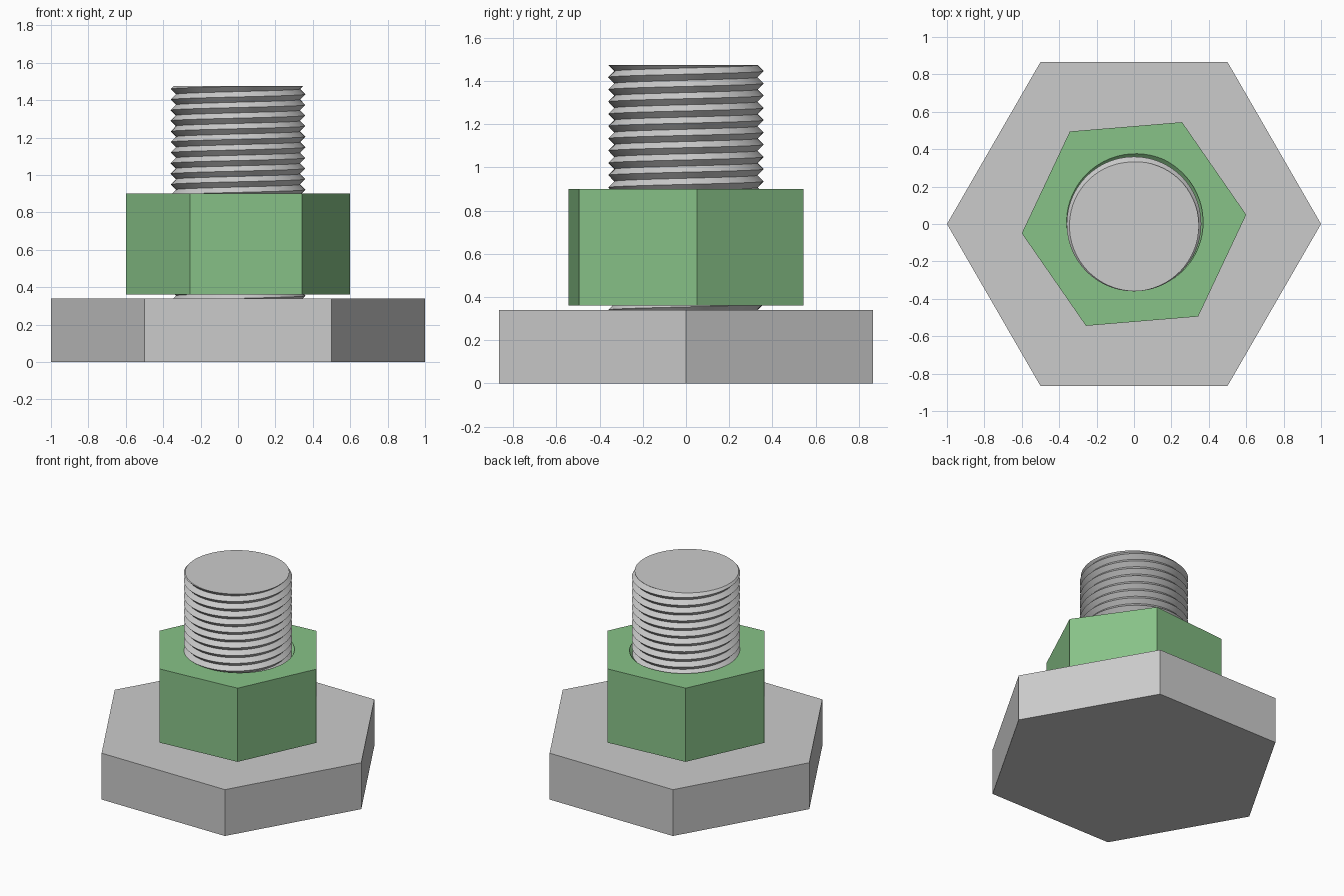
import bpy, bmesh
from math import pi, cos, sin, radians, floor, ceil

cube = bpy.data.objects.get("Cube")
if cube:
    bpy.data.objects.remove(cube, do_unlink=True)

PITCH = 0.0567
STEPS = 64  # segments per thread turn


def material(name, rgb):
    mat = bpy.data.materials.new(name)
    mat.use_nodes = True
    color = (*rgb, 1)
    mat.diffuse_color = color
    mat.node_tree.nodes["Principled BSDF"].inputs["Base Color"].default_value = color
    return mat


def add_object(name, bm, mat):
    bmesh.ops.recalc_face_normals(bm, faces=bm.faces)
    mesh = bpy.data.meshes.new(name)
    bm.to_mesh(mesh)
    bm.free()
    mesh.materials.append(mat)
    obj = bpy.data.objects.new(name, mesh)
    bpy.context.collection.objects.link(obj)
    return obj


def hex_prism(name, radius, z0, z1, turn, mat):
    bm = bmesh.new()
    angles = [turn + i * pi / 3 for i in range(6)]
    face = bm.faces.new([bm.verts.new((radius * cos(a), radius * sin(a), z0)) for a in angles])
    top = bmesh.ops.extrude_face_region(bm, geom=[face], use_keep_orig=True)["geom"]
    for v in top:
        if isinstance(v, bmesh.types.BMVert):
            v.co.z = z1
    return add_object(name, bm, mat)


def threaded_rod(name, crest, root, z0, z1, ref_angle, ref_z, mat):
    """Solid V-thread, with a crest passing through ref_angle at height ref_z."""
    bm = bmesh.new()
    first = floor((z0 - ref_z) / PITCH - 3) * STEPS
    last = ceil((z1 - ref_z) / PITCH + 3) * STEPS

    def helix(radius, lift):
        line = []
        for k in range(first, last):
            a = ref_angle + 2 * pi * k / STEPS
            z = ref_z + PITCH * k / STEPS + lift
            line.append(bm.verts.new((radius * cos(a), radius * sin(a), z)))
        return line

    tips, valleys = helix(crest, 0), helix(root, PITCH / 2)
    for k in range(len(tips) - STEPS - 1):
        up = k + STEPS
        bm.faces.new((tips[k], tips[k + 1], valleys[k + 1], valleys[k]))
        bm.faces.new((valleys[k], valleys[k + 1], tips[up + 1], tips[up]))

    # Trim both ends flat and cap them
    for z, direction in ((z0, -1), (z1, 1)):
        cut = bmesh.ops.bisect_plane(
            bm, geom=bm.verts[:] + bm.edges[:] + bm.faces[:],
            plane_co=(0, 0, z), plane_no=(0, 0, direction), clear_outer=True)
        rim = [e for e in cut["geom_cut"] if isinstance(e, bmesh.types.BMEdge)]
        bmesh.ops.edgeloop_fill(bm, edges=rim)
    return add_object(name, bm, mat)


steel = material("steel grey", (0.60, 0.60, 0.60))
green = material("soft green", (0.245, 0.54, 0.245))

# Bolt: wide hexagonal head with a threaded shank
hex_prism("bolt_head", 1.0, 0, 0.34, 0, steel)
shank = threaded_rod("threaded_shank", 0.36, 0.332, 0.33, 1.475, pi, 1.46, steel)

# Nut: turned hexagon with a threaded hole
nut = hex_prism("nut", 0.602, 0.36, 0.90, radians(4.75), green)
cutter = threaded_rod("nut_hole_cutter", 0.38, 0.35, 0.30, 0.96, radians(65), 0.90, green)
cutter.hide_render = True
cut = nut.modifiers.new("threaded_hole", "BOOLEAN")
cut.operation = "DIFFERENCE"
cut.solver = "EXACT"
cut.object = cutter
bpy.context.view_layer.update()
nut.data = bpy.data.meshes.new_from_object(nut.evaluated_get(bpy.context.evaluated_depsgraph_get()))
nut.modifiers.clear()
bpy.data.objects.remove(cutter, do_unlink=True)

# Smooth thread flanks with sharp crests and corners
for obj in (shank, nut):
    bpy.ops.object.select_all(action="DESELECT")
    obj.select_set(True)
    bpy.context.view_layer.objects.active = obj
    bpy.ops.object.shade_smooth_by_angle(angle=radians(30))
